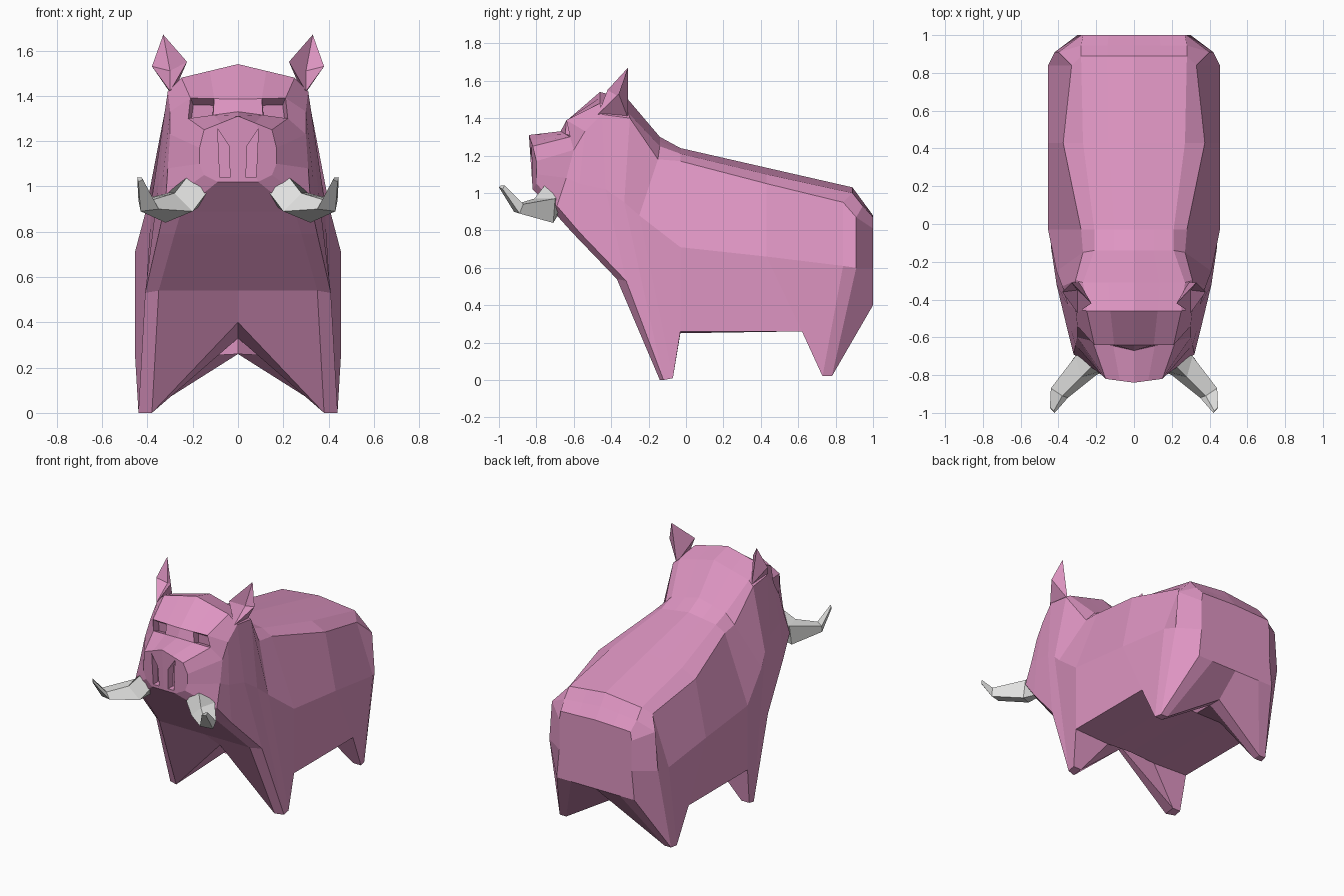
import bpy, bmesh
from mathutils import Vector

if "Cube" in bpy.data.objects:
    bpy.data.objects.remove(bpy.data.objects["Cube"])


def make_material(name, rgb):
    m = bpy.data.materials.new(name)
    m.diffuse_color = (*rgb, 1)
    m.use_nodes = True
    m.node_tree.nodes["Principled BSDF"].inputs["Base Color"].default_value = m.diffuse_color
    return m


pink = make_material("pink_hide", (0.73, 0.30, 0.54))
ivory = make_material("ivory", (0.76, 0.76, 0.75))


def finish(name, bm, mat, mirror=True):
    """Turn a bmesh half into a mirrored object."""
    me = bpy.data.meshes.new(name)
    bm.to_mesh(me)
    bm.free()
    me.materials.append(mat)
    ob = bpy.data.objects.new(name, me)
    bpy.context.collection.objects.link(ob)
    if mirror:
        mod = ob.modifiers.new("Mirror", 'MIRROR')
        mod.merge_threshold = 0.0005
    return ob


def solid(name, points, faces, mat):
    """Closed mirrored part from a few points."""
    bm = bmesh.new()
    vs = [bm.verts.new(p) for p in points]
    for f in faces:
        bm.faces.new([vs[i] for i in f])
    bmesh.ops.recalc_face_normals(bm, faces=bm.faces[:])
    return finish(name, bm, mat)


def loft_faces(n_rings, n):
    """Faces of a capped tube with n points per ring."""
    faces = [tuple(range(n)), tuple(range((n_rings - 1) * n, n_rings * n))]
    for r in range(n_rings - 1):
        for c in range(n):
            d = (c + 1) % n
            faces.append((r * n + c, r * n + d, (r + 1) * n + d, (r + 1) * n + c))
    return faces


# Half cross-sections from crown to underside:
# top centre, top edge, upper side, middle side, lower side, inner lower, bottom centre
head_rings = [
    # nose
    [(0, -.84, 1.31), (.15, -.82, 1.25), (.17, -.80, 1.17), (.17, -.80, 1.10),
     (.15, -.80, 1.05), (.09, -.82, 1.02), (0, -.82, 1.02)],
    # snout base
    [(0, -.67, 1.33), (.22, -.62, 1.30), (.30, -.60, 1.23), (.31, -.64, 1.08),
     (.32, -.69, .93), (.25, -.70, .89), (0, -.70, .89)],
    # brow
    [(0, -.64, 1.385), (.21, -.64, 1.39), (.30, -.54, 1.33), (.33, -.57, 1.05),
     (.35, -.57, .79), (.28, -.61, .79), (0, -.61, .79)],
    # crown and chest
    [(0, -.46, 1.54), (.25, -.46, 1.48), (.31, -.45, 1.42), (.35, -.43, 1.02),
     (.41, -.32, .53), (.35, -.37, .54), (0, -.37, .54)],
]
body_rings = [
    # back of head, front of fore leg
    [(0, -.31, 1.50), (.27, -.31, 1.43), (.31, -.30, 1.40), (.38, -.33, .95),
     (.44, -.12, 0), (.38, -.14, 0), (0, -.20, .40)],
    # neck, back of fore leg
    [(0, -.14, 1.30), (.21, -.14, 1.25), (.27, -.15, 1.18), (.41, -.25, .88),
     (.44, -.07, .01), (.38, -.07, .01), (0, -.12, .33)],
    # shoulder
    [(0, -.03, 1.24), (.21, -.03, 1.21), (.28, -.03, 1.17), (.455, -.03, .71),
     (.455, -.03, .26), (.19, -.03, .25), (0, -.03, .26)],
    # loin
    [(0, .43, 1.135), (.27, .43, 1.10), (.375, .43, 1.05), (.455, .43, .66),
     (.455, .62, .26), (.19, .62, .26), (0, .62, .26)],
]
rump_rings = [
    # front of hind leg
    [(0, .89, 1.03), (.28, .89, 1.00), (.33, .84, .95), (.455, .84, .61),
     (.44, .73, .02), (.38, .73, .02), (0, .75, .26)],
    # back of hind leg
    [(0, .945, .955), (.28, .945, .93), (.40, .91, .87), (.42, .91, .60),
     (.43, .78, .02), (.38, .78, .02), (0, .84, .26)],
    # rear
    [(0, 1, .88), (.27, 1, .87), (.28, 1, .81), (.28, 1, .60),
     (.30, 1, .40), (.19, 1, .40), (0, 1, .40)],
]

# Body: head, trunk and legs in one skin
bm = bmesh.new()
rows = []
for ring in head_rings + body_rings + rump_rings:
    pts = [Vector(p) for p in ring]
    pts.insert(1, pts[0].lerp(pts[1], 0.5))
    rows.append([bm.verts.new(p) for p in pts])
eye = None
for r in range(len(rows) - 1):
    for c in range(7):
        f = bm.faces.new((rows[r][c], rows[r][c + 1], rows[r + 1][c + 1], rows[r + 1][c]))
        if (r, c) == (1, 1):
            eye = f
bm.faces.new(rows[0][::-1])
bm.faces.new(rows[-1])
bm.normal_update()
# sunken eye under the brow
bmesh.ops.inset_individual(bm, faces=[eye], thickness=0.012, depth=-0.045)
for v in eye.verts:
    v.co.z -= 0.025
body = finish("body", bm, pink)

# Nostrils: slots cut into the nose
slot = [(.035, 1.04), (.08, 1.04), (.09, 1.255), (.04, 1.18)]
cutter = solid("nostril_cutter", [(x, y, z) for y in (-.90, -.77) for x, z in slot],
               loft_faces(2, 4), pink)
cutter.hide_render = True
cutter.hide_viewport = True
cutter.display_type = 'WIRE'
cut = body.modifiers.new("Nostrils", 'BOOLEAN')
cut.operation = 'DIFFERENCE'
cut.solver = 'EXACT'
cut.object = cutter

# Ears: pointed, hollow at the front
solid("ears",
      [(.33, -.31, 1.67), (.225, -.42, 1.55), (.38, -.36, 1.53),
       (.30, -.35, 1.51), (.30, -.47, 1.42), (.29, -.31, 1.40)],
      [(0, 1, 3), (0, 3, 2), (1, 4, 3), (2, 3, 4),
       (0, 2, 5), (0, 5, 1), (1, 5, 4), (2, 4, 5)], pink)

# Tusks: swept out from the jaw, then up
solid("tusks",
      [(.11, -.76, 1.01), (.21, -.74, 1.06), (.22, -.64, 1.00), (.16, -.66, .92),
       (.20, -.80, .89), (.28, -.81, .97), (.31, -.70, .97), (.32, -.71, .84),
       (.35, -.92, .90), (.38, -.91, .94), (.44, -.87, .94), (.43, -.89, .89),
       (.42, -1.0, 1.03), (.425, -.99, 1.04), (.445, -.97, 1.04), (.44, -.98, 1.02)],
      loft_faces(4, 4), ivory)
